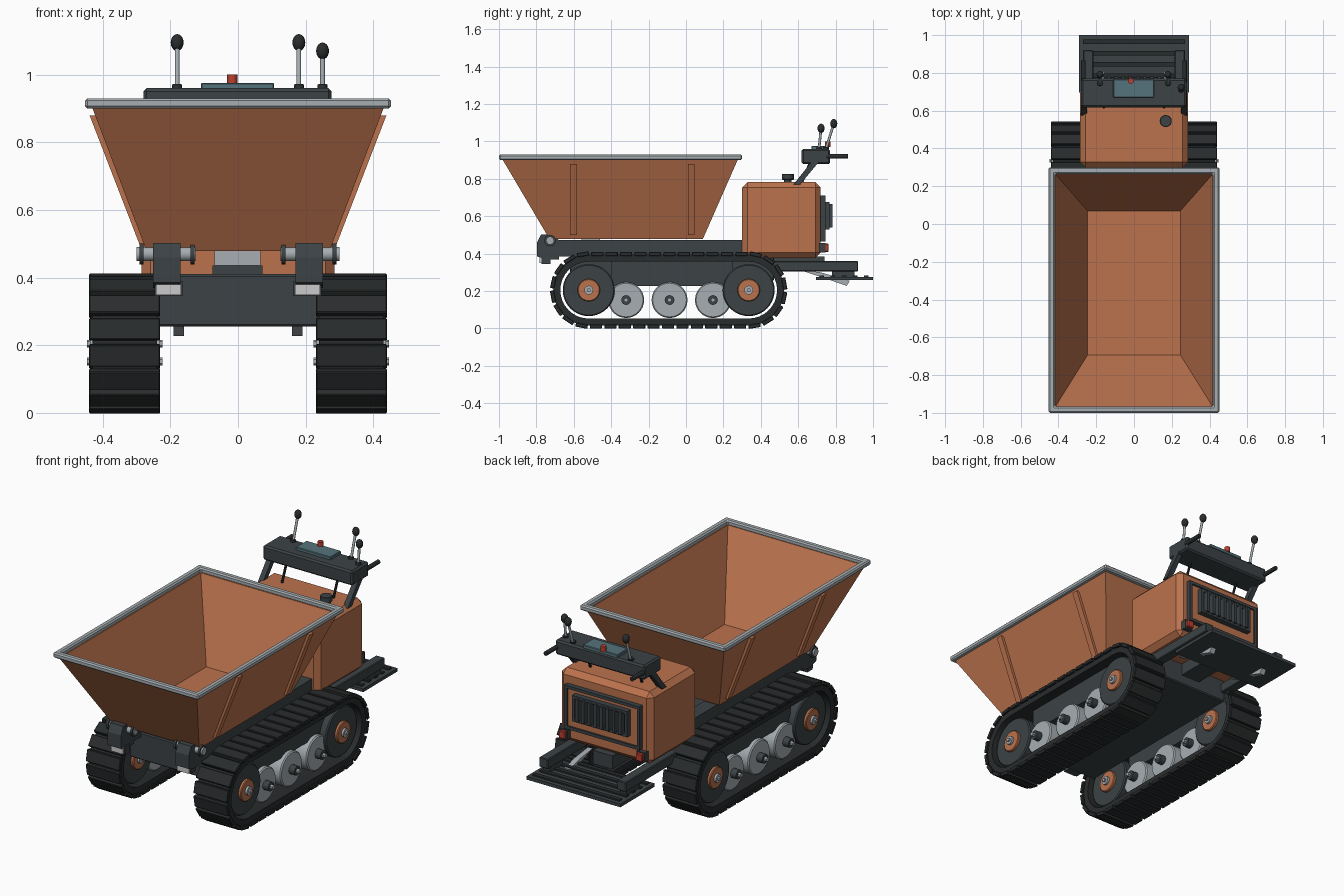
import bpy, bmesh, math
from mathutils import Vector, Matrix

if "Cube" in bpy.data.objects:
    bpy.data.objects.remove(bpy.data.objects["Cube"])


def material(name, rgb):
    m = bpy.data.materials.new(name)
    m.diffuse_color = (*rgb, 1)
    m.use_nodes = True
    m.node_tree.nodes["Principled BSDF"].inputs["Base Color"].default_value = m.diffuse_color
    return m


ORANGE = material("orange_paint", (0.50, 0.17, 0.075))
DARK = material("dark_steel", (0.045, 0.055, 0.06))
RUBBER = material("rubber", (0.022, 0.025, 0.026))
STEEL = material("bare_steel", (0.38, 0.42, 0.44))
RED = material("red_plastic", (0.5, 0.05, 0.03))
GLASS = material("display_glass", (0.09, 0.17, 0.20))
LENS = material("lamp_lens", (0.75, 0.75, 0.72))


def finish(name, bm, mat, bevel=0, smooth=False):
    bmesh.ops.recalc_face_normals(bm, faces=bm.faces)
    me = bpy.data.meshes.new(name)
    bm.to_mesh(me)
    bm.free()
    ob = bpy.data.objects.new(name, me)
    bpy.context.collection.objects.link(ob)
    me.materials.append(mat)
    if bevel:
        b = ob.modifiers.new("bevel", 'BEVEL')
        b.width, b.segments = bevel, 1
    if smooth:
        bpy.ops.object.select_all(action='DESELECT')
        ob.select_set(True)
        bpy.context.view_layer.objects.active = ob
        bpy.ops.object.shade_smooth_by_angle(angle=math.radians(35))
    return ob


def box(name, x, y, z, mat, bevel=0):
    bm = bmesh.new()
    c = [(a + b) / 2 for a, b in (x, y, z)]
    s = [b - a for a, b in (x, y, z)]
    bmesh.ops.create_cube(bm, size=1, matrix=Matrix.Translation(c) @ Matrix.Diagonal((*s, 1)))
    return finish(name, bm, mat, bevel)


def rod(name, a, b, r, mat, n=24, bevel=0):
    a, b = Vector(a), Vector(b)
    d = b - a
    m = Matrix.Translation((a + b) / 2) @ d.to_track_quat('Z', 'Y').to_matrix().to_4x4()
    bm = bmesh.new()
    bmesh.ops.create_cone(bm, cap_ends=True, segments=n, radius1=r, radius2=r, depth=d.length, matrix=m)
    return finish(name, bm, mat, bevel, True)


def rings(name, loops, mat, closed=False, bevel=0, smooth=False):
    """Skin a series of point loops; cap the ends unless the series closes on itself."""
    bm = bmesh.new()
    vs = [[bm.verts.new(p) for p in lp] for lp in loops]
    n = len(vs[0])
    for a, b in zip(vs, vs[1:] + (vs[:1] if closed else [])):
        for i in range(n):
            bm.faces.new((a[i], a[(i + 1) % n], b[(i + 1) % n], b[i]))
    if not closed:
        bm.faces.new(vs[0])
        bm.faces.new(vs[-1])
    return finish(name, bm, mat, bevel, smooth)


def rect(x, y0, y1, z):
    return [(-x, y0, z), (x, y0, z), (x, y1, z), (-x, y1, z)]


# Hopper shell and rim
rings("hopper", [rect(.27, -.73, .09, .478), rect(.432, -.982, .278, .905),
                 rect(.415, -.965, .262, .905), rect(.246, -.694, .07, .495)], ORANGE)
rings("hopper_rim", [rect(.452, -1, .3, .9), rect(.452, -1, .3, .93),
                     rect(.418, -.966, .266, .93), rect(.418, -.966, .266, .9)], STEEL, True, .007)

# Tracks: stadium-shaped belt with separate pads
Y0, Y1, ZC = -.52, .335, .205
L = Y1 - Y0


def stadium(r, n=16):
    pts = []
    for i in range(2 * n + 2):
        k = i // (n + 1)
        a = -math.pi / 2 + math.pi * (i - k) / n
        pts.append(((Y0 if k else Y1) + r * math.cos(a), ZC + r * math.sin(a)))
    return pts


def track_frame(t, r):
    """Point and tangent angle at path length t around the stadium."""
    arc = math.pi * r
    if t < L:
        return Y0 + t, ZC - r, 0
    t -= L
    if t < arc:
        a = t / r
        return Y1 + r * math.sin(a), ZC - r * math.cos(a), a
    t -= arc
    if t < L:
        return Y1 - t, ZC + r, math.pi
    a = (t - L) / r
    return Y0 - r * math.sin(a), ZC + r * math.cos(a), math.pi + a


for s, side in ((-1, "left"), (1, "right")):
    xc = s * .335
    loops = [[(xc + dx, y, z) for y, z in stadium(r)]
             for dx, r in ((-.095, .152), (-.095, .19), (.095, .19), (.095, .152))]
    rings(side + "_track_belt", loops, RUBBER, True, smooth=True)
    bm = bmesh.new()
    N, r = 38, .194
    for i in range(N):
        y, z, a = track_frame((i + .5) * (2 * L + 2 * math.pi * r) / N, r)
        m = Matrix.Translation((xc, y, z)) @ Matrix.Rotation(a, 4, 'X') @ Matrix.Diagonal((.21, .065, .022, 1))
        bmesh.ops.create_cube(bm, size=1, matrix=m)
    finish(side + "_track_pads", bm, RUBBER, .003)

    def disc(name, y, z, r, w, mat, n=32, bevel=0):
        rod(side + name, (xc - w / 2, y, z), (xc + w / 2, y, z), r, mat, n, bevel)

    # Wheels with hubs and axle ends on both faces
    for y, nm in ((Y0, "_idler"), (Y1, "_sprocket")):
        disc(nm + "_wheel", y, ZC, .139, .15, DARK, 40, .006)
        disc(nm + "_hub", y, ZC, .06, .18, ORANGE, 28, .004)
        disc(nm + "_axle", y, ZC, .024, .205, STEEL, 16)
        disc(nm + "_nut", y, ZC, .011, .224, STEEL, 6)
    for y in (-.32, -.088, .144):
        disc("_road_wheel", y, .152, .096, .12, STEEL, 32, .006)
        disc("_road_axle", y, .152, .026, .19, DARK, 16)
        disc("_road_nut", y, .152, .012, .224, STEEL, 6)
    box(side + "_track_beam", sorted((xc - .035, xc + .035)), (-.40, .25), (.228, .36), DARK)

    def sx(a, b):
        return sorted((s * a, s * b))

    def plate(name, a, b, prof, mat, bevel=0):
        rings(side + name, [[(s * x, y, z) for y, z in prof] for x in (a, b)], mat, bevel=bevel)

    # Hopper side ribs following the slope
    for y in (-.602, .028):
        prof = [(.274, .5), (.292, .5), (.439, .88), (.42, .88)]
        rings(side + "_hopper_rib", [[(s * x, y + d, z) for x, z in prof] for d in (-.018, .018)], ORANGE)

    # Main rail, tipping bracket, pivot pin and lamp
    box(side + "_rail", sx(.17, .25), (-.72, .31), (.385, .472), DARK)
    plate("_pivot_bracket", .17, .252, [(-.797, .385), (-.797, .46), (-.775, .503), (-.70, .503),
                                        (-.68, .47), (-.68, .37), (-.75, .37)], DARK)
    rod(side + "_pivot_pin", (s * .125, -.727, .47), (s * .30, -.727, .47), .021, STEEL, 20)
    for x in (.135, .285):
        rod(side + "_pivot_flange", (s * (x - .006), -.727, .47), (s * (x + .006), -.727, .47), .031, DARK, 20)
    box(side + "_lamp_housing", sx(.163, .247), (-.772, -.725), (.345, .388), DARK)
    box(side + "_lamp_lens", sx(.168, .242), (-.782, -.77), (.349, .386), LENS)

    # Rear rail, platform brace, tail lamp
    box(side + "_rear_rail", sx(.215, .27), (.45, .92), (.305, .36), DARK, .004)
    plate("_platform_brace", .16, .19, [(.60, .315), (.72, .30), (.875, .255), (.86, .228), (.72, .275)], STEEL)
    box(side + "_tail_lamp_base", sx(.215, .265), (.71, .745), (.405, .458), DARK)
    box(side + "_tail_lamp", sx(.22, .26), (.74, .762), (.41, .453), RED, .004)

    # Console arm, cable and grab handle
    plate("_console_arm", .25, .28, [(.575, .77), (.61, .77), (.71, .89), (.67, .89)], DARK)
    rod(side + "_control_cable", (s * .16, .615, .77), (s * .16, .665, .89), .007, RUBBER, 10)
    rod(side + "_grab_handle", (s * .268, .75, .92), (s * .268, .865, .92), .012, RUBBER, 16)

# Chassis body and tipping gear under the hopper
box("chassis", (-.24, .24), (-.62, .47), (.255, .41), DARK, .006)
box("tipping_mount", (-.07, .067), (-.56, -.46), (.436, .482), STEEL)
box("tipping_base", (-.075, .072), (-.55, -.44), (.40, .436), DARK)
rod("tipping_ram", (0, -.46, .445), (0, .31, .445), .025, STEEL)

# Engine housing, with filler cap
box("engine_housing", (-.286, .286), (.30, .72), (.378, .782), ORANGE, .028)
rod("filler_neck", (.168, .545, .775), (.168, .545, .797), .02, DARK)
rod("filler_cap", (.168, .545, .795), (.168, .545, .827), .032, DARK, 20, .003)
box("rear_support", (-.06, .06), (.45, .74), (.31, .385), DARK)

# Rear service door: frame, panel, grille with vertical slats
def xz(x, z0, z1, y):
    return [(-x, y, z0), (x, y, z0), (x, y, z1), (-x, y, z1)]


rings("door_frame", [xz(.235, .465, .71, .715), xz(.235, .465, .71, .747),
                     xz(.218, .482, .693, .747), xz(.218, .482, .693, .715)], DARK, True)
box("door_panel", (-.218, .218), (.71, .737), (.482, .693), ORANGE)
rings("grille_frame", [xz(.172, .53, .675, .73), xz(.172, .53, .675, .768),
                       xz(.155, .547, .658, .768), xz(.155, .547, .658, .73)], DARK, True)
for i in range(8):
    x = -.133 + i * .038
    box("grille_slat", (x - .009, x + .009), (.73, .782), (.54, .665), DARK)

# Operator platform with tread strips
box("platform", (-.292, .292), (.695, 1.0), (.258, .276), DARK)
for i in range(5):
    y = .725 + i * .06
    box("platform_tread", (-.27, .27), (y - .012, y + .012), (.274, .284), RUBBER)
for x in (-.24, .24):
    box("platform_hanger", (x - .02, x + .02), (.78, .90), (.27, .31), DARK)

# Control console
box("console", (-.28, .277), (.618, .77), (.878, .96), DARK, .009)
box("display", (-.11, .106), (.67, .765), (.955, .976), GLASS, .003)
rod("stop_button", (-.017, .757, .97), (-.017, .757, 1.0), .015, RED, 16)

# Control levers
for x, yb, yt, zt in ((-.18, .745, .79, 1.095), (.18, .745, .79, 1.095), (.25, .71, .722, 1.07)):
    rod("lever_stick", (x, yb, .95), (x, yt, zt), .007, STEEL, 12)
    rod("lever_boot", (x, yb, .955), (x, yb + .003, .97), .015, RUBBER, 16)
    bm = bmesh.new()
    bmesh.ops.create_uvsphere(bm, u_segments=16, v_segments=10, radius=1,
                              matrix=Matrix.Translation((x, yt, zt)) @ Matrix.Diagonal((.019, .019, .025, 1)))
    finish("lever_knob", bm, RUBBER, 0, True)
